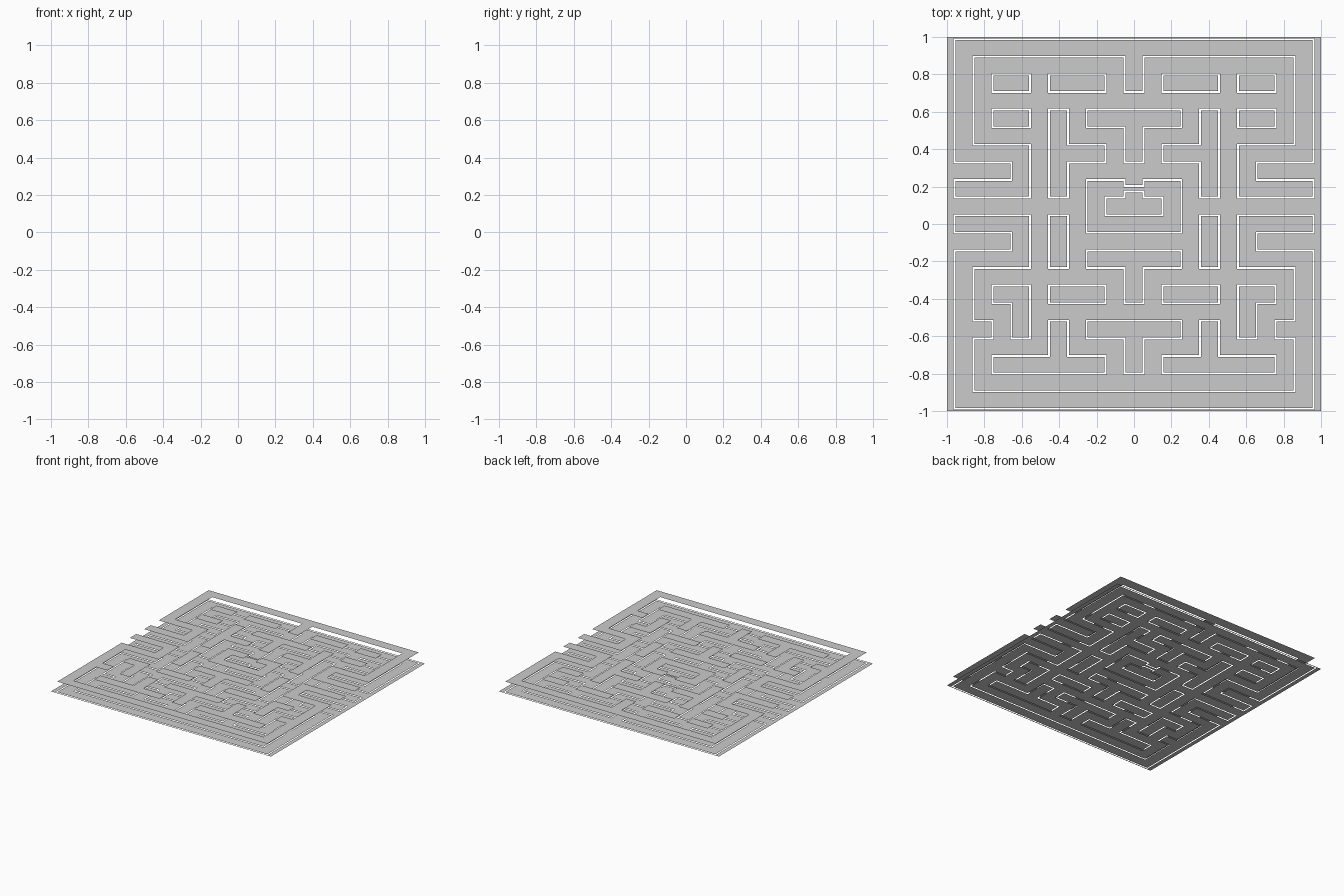
import bpy, bmesh

if "Cube" in bpy.data.objects:
    bpy.data.objects.remove(bpy.data.objects["Cube"])

# Left half of the maze plan (last column is the centre line), '#' = wall
HALF = """
##########
#........#
#.##.###.#
#.........
#.##.#.###
#....#...#
####.###.#
...#.#....
####.#.##.
####.#.###
####.#.##.
.......#..
####.#.###
...#.#....
####.#.###
#........#
#.##.###.#
#..#......
##.#.#.###
#....#...#
#.######.#
#.........
##########
""".split()

H = 0.086      # height of the wall tops
G = 0.005      # half width of the slit round every wall

# Mirror the plan and surround it with a floor margin
plan = [r + r[-2::-1] for r in HALF]
width = len(plan[0]) + 2
plan = ['.' * width] + ['.' + r + '.' for r in plan] + ['.' * width]

# Grid lines; the gate row is split in three
xs = [-1] + [(i - 9.5) * 0.101 for i in range(20)] + [1]
ys = [0.988 - 0.0941 * j for j in range(22)]
ys = [1] + ys[:9] + [0.204, 0.174] + ys[9:] + [-1]


def bands(lines, sign):
    """Split a line list into cell bodies and thin bands on the lines.
    Each band is (start, end, touching cells)."""
    out = []
    n = len(lines) - 1
    for i in range(n):
        a = lines[i] + (sign * G if i else 0)
        b = lines[i + 1] - (sign * G if i < n - 1 else 0)
        out.append((a, b, [i]))
        if i < n - 1:
            out.append((b, b + 2 * sign * G, [i, i + 1]))
    return out


def sheet(name, kind, z):
    """Flat sheet covering every patch that touches only cells of one kind."""
    bm = bmesh.new()
    for y0, y1, rows in bands(ys, -1):
        for x0, x1, cols in bands(xs, 1):
            if all(plan[r][c] == kind for r in rows for c in cols):
                bm.faces.new([bm.verts.new((x, y, z)) for x, y in
                              ((x0, y1), (x1, y1), (x1, y0), (x0, y0))])
    bmesh.ops.remove_doubles(bm, verts=bm.verts, dist=0.0005)
    me = bpy.data.meshes.new(name)
    bm.to_mesh(me)
    bm.free()
    ob = bpy.data.objects.new(name, me)
    bpy.context.collection.objects.link(ob)
    return ob


# Corridors with the outer margin, wall footprints, raised wall tops
sheet("corridor_floor", '.', 0)
sheet("wall_bases", '#', 0)
sheet("wall_tops", '#', H)
